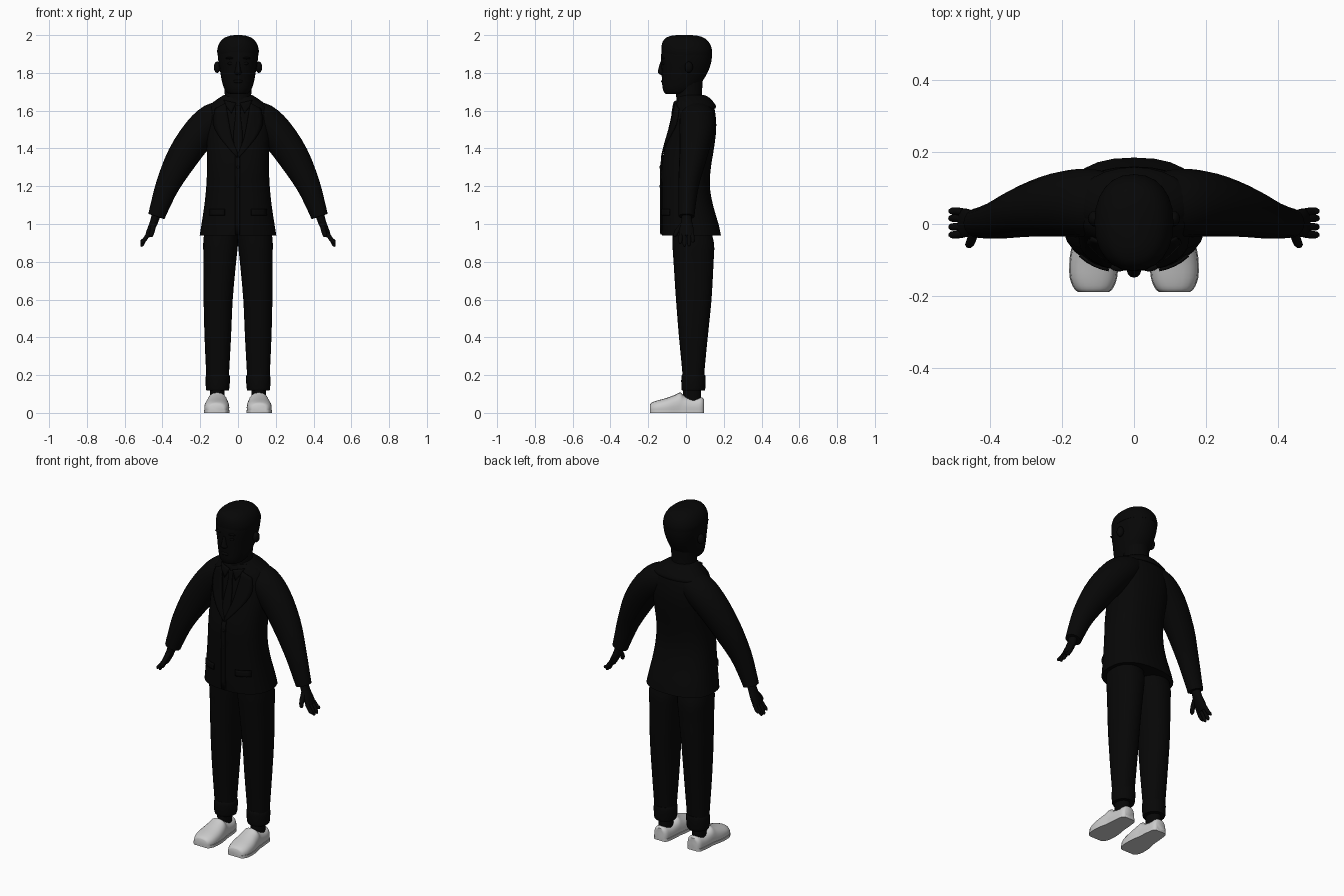
import bpy, math
from mathutils import Vector as V


def material(name, rgb):
    m = bpy.data.materials.new(name)
    m.diffuse_color = (*rgb, 1)
    return m


BLACK = material("black cloth", (0.002, 0.002, 0.002))
GREY = material("light grey leather", (0.6, 0.6, 0.6))


def make(name, verts, faces, mat=BLACK, mirror=False, angle=40, thick=0):
    me = bpy.data.meshes.new(name)
    me.from_pydata([tuple(v) for v in verts], [], faces)
    me.materials.append(mat)
    ob = bpy.data.objects.new(name, me)
    bpy.context.collection.objects.link(ob)
    bpy.ops.object.select_all(action='DESELECT')
    ob.select_set(True)
    bpy.context.view_layer.objects.active = ob
    bpy.ops.object.mode_set(mode='EDIT')
    bpy.ops.mesh.select_all(action='SELECT')
    bpy.ops.mesh.normals_make_consistent(inside=False)
    bpy.ops.object.mode_set(mode='OBJECT')
    bpy.ops.object.shade_smooth_by_angle(angle=math.radians(angle))
    if thick:
        s = ob.modifiers.new("thickness", 'SOLIDIFY')
        s.thickness, s.offset = thick, 0
    if mirror:
        ob.modifiers.new("mirror", 'MIRROR')
    return ob


def smooth_rows(rows, steps):
    """Catmull-Rom interpolation of number rows."""
    out = []
    for i in range(len(rows) - 1):
        p = [rows[max(0, min(len(rows) - 1, i + k))] for k in (-1, 0, 1, 2)]
        for s in range(steps):
            t = s / steps
            out.append([0.5 * (2 * b + (c - a) * t + (2 * a - 5 * b + 4 * c - d) * t * t
                               + (3 * b - a - 3 * c + d) * t ** 3) for a, b, c, d in zip(*p)])
    return out + [list(rows[-1])]


def loft(name, rings, n=20, power=2.0, floor=None, **kw):
    """Skin over rings given as (centre, u half axis, v half axis)."""
    verts, faces = [], []
    for c, u, v in rings:
        for k in range(n):
            a = 2 * math.pi * k / n
            ca, sa = math.cos(a), math.sin(a)
            p = c + u * math.copysign(abs(ca) ** (2 / power), ca) \
                + v * math.copysign(abs(sa) ** (2 / power), sa)
            if floor is not None:
                p.z = max(p.z, floor)
            verts.append(p)
    m = len(rings)
    for i in range(m - 1):
        for k in range(n):
            j = (k + 1) % n
            faces.append((i * n + k, i * n + j, i * n + n + j, i * n + n + k))
    faces += [tuple(range(n))[::-1], tuple(range((m - 1) * n, m * n))]
    return make(name, verts, faces, **kw)


def column(name, rows, steps=3, **kw):
    """Upright loft, rows of (z, x centre, x half, y front, y back)."""
    rings = [(V((cx, (f + b) / 2, z)), V((hx, 0, 0)), V((0, (b - f) / 2, 0)))
             for z, cx, hx, f, b in smooth_rows(rows, steps)]
    return loft(name, rings, **kw)


def limb(name, rows, steps=3, **kw):
    """Loft along a path, rows of (x, y, z, half in plane, half across)."""
    rows = smooth_rows(rows, steps)
    rings = []
    for i, (x, y, z, a, b) in enumerate(rows):
        t = V(rows[min(i + 1, len(rows) - 1)][:3]) - V(rows[max(i - 1, 0)][:3])
        side = V((0, 1, 0)).cross(t).normalized()
        rings.append((V((x, y, z)), side * a, side.cross(t).normalized() * b))
    return loft(name, rings, mirror=True, **kw)


def ball(name, c, r, mirror=False):
    rings = [(V(c) + V((0, 0, r[2] * math.sin(a))), V((r[0] * math.cos(a), 0, 0)),
              V((0, r[1] * math.cos(a), 0)))
             for a in [math.radians(d) for d in range(-85, 86, 17)]]
    return loft(name, rings, n=14, mirror=mirror, angle=60)


# Jacket body with flared hem
TORSO = [(0.94, 0, 0.203, -0.128, 0.185), (1.0, 0, 0.193, -0.13, 0.172),
         (1.1, 0, 0.178, -0.13, 0.143), (1.2, 0, 0.168, -0.13, 0.126),
         (1.3, 0, 0.164, -0.13, 0.132), (1.4, 0, 0.166, -0.113, 0.148),
         (1.5, 0, 0.17, -0.085, 0.16), (1.58, 0, 0.165, -0.067, 0.156),
         (1.63, 0, 0.14, -0.058, 0.142), (1.67, 0, 0.085, -0.045, 0.1)]
column("jacket_body", TORSO, n=28, power=2.4)


def front(x, z):
    """Front surface of the jacket."""
    rows = smooth_rows(TORSO, 3)
    for a, b in zip(rows, rows[1:]):
        if z <= b[0]:
            break
    t = max(0, min(1, (z - a[0]) / (b[0] - a[0])))
    _, _, hx, f, k = [p + (q - p) * t for p, q in zip(a, b)]
    return (f + k) / 2 - (k - f) / 2 * max(0, 1 - abs(x / hx) ** 2.4) ** (1 / 2.4)


def plate(name, left, right, lift=0.006, mirror=False, cols=4):
    """Thin cloth strip between two edges of (x, z), laid on the jacket."""
    verts, faces = [], []
    L, R = smooth_rows(left, 3), smooth_rows(right, 3)
    for (x0, z0), (x1, z1) in zip(L, R):
        for c in range(cols + 1):
            t = c / cols
            x, z = x0 + (x1 - x0) * t, z0 + (z1 - z0) * t
            verts.append((x, front(x, z) - lift, z))
    w = cols + 1
    for i in range(len(L) - 1):
        for c in range(cols):
            faces.append((i * w + c, i * w + c + 1, i * w + w + c + 1, i * w + w + c))
    make(name, verts, faces, mirror=mirror, thick=0.008)


# Lapels, closing edge, pocket flaps, tie and buttons
plate("lapel", [(0.065, 1.64), (0.05, 1.55), (0.03, 1.45), (0.0, 1.37)],
      [(0.12, 1.61), (0.13, 1.53), (0.09, 1.45), (0.004, 1.35)], mirror=True)
plate("front_edge", [(-0.015, 1.36), (-0.015, 1.15), (-0.015, 0.945)],
      [(0.01, 1.36), (0.01, 1.15), (0.01, 0.945)], 0.004)
plate("pocket_flap", [(0.07, 1.08), (0.07, 1.045)], [(0.15, 1.08), (0.15, 1.045)], 0.004, True)
plate("tie", [(-0.018, 1.63), (-0.012, 1.59), (-0.025, 1.45), (-0.004, 1.37)],
      [(0.018, 1.63), (0.012, 1.59), (0.025, 1.45), (0.004, 1.37)], 0.005)
plate("shirt_collar", [(0.01, 1.64), (0.035, 1.585)], [(0.075, 1.655), (0.06, 1.62)], 0.008, True)
for z in (1.3, 1.2):
    ball("button", (0.0, front(0, z) - 0.006, z), (0.008, 0.005, 0.008))

# Jacket collar folded round the neck
column("jacket_collar", [(1.612, 0, 0.158, -0.03, 0.156), (1.625, 0, 0.157, -0.04, 0.158),
                         (1.65, 0, 0.125, -0.045, 0.142), (1.675, 0, 0.088, -0.045, 0.115),
                         (1.682, 0, 0.076, -0.03, 0.095)], n=24)

# Sleeves
limb("sleeve", [(0.06, 0.06, 1.595, 0.06, 0.08), (0.125, 0.06, 1.555, 0.088, 0.094),
                (0.205, 0.055, 1.48, 0.09, 0.09), (0.295, 0.037, 1.352, 0.083, 0.073),
                (0.37, 0.014, 1.21, 0.064, 0.055), (0.415, 0.005, 1.09, 0.05, 0.045),
                (0.432, 0.003, 1.04, 0.045, 0.042)])

# Hands
limb("palm", [(0.43, 0.003, 1.06, 0.024, 0.026), (0.445, 0.003, 1.01, 0.021, 0.03),
              (0.465, 0.003, 0.965, 0.018, 0.04), (0.48, 0.003, 0.935, 0.013, 0.04)], n=14)
for i, (y, tip) in enumerate([(-0.03, 0.895), (-0.008, 0.88), (0.016, 0.882), (0.036, 0.902)]):
    limb("finger", [(0.475, y * 0.9, 0.945, 0.011, 0.011), (0.496, y, 0.915, 0.011, 0.011),
                    (0.509, y, tip + 0.008, 0.009, 0.009), (0.512, y, tip, 0.003, 0.003)], n=10)
limb("thumb", [(0.445, -0.015, 1.0, 0.014, 0.014), (0.453, -0.045, 0.965, 0.013, 0.013),
               (0.46, -0.058, 0.94, 0.011, 0.01), (0.463, -0.06, 0.932, 0.004, 0.004)], n=10)

# Trousers, cuffs and ankles
column("trouser_leg", [(0.13, 0.108, 0.056, -0.016, 0.095), (0.2, 0.108, 0.06, -0.018, 0.096),
                       (0.4, 0.107, 0.07, -0.037, 0.115), (0.6, 0.105, 0.077, -0.053, 0.135),
                       (0.8, 0.096, 0.086, -0.066, 0.146), (0.9, 0.092, 0.092, -0.072, 0.148),
                       (1.0, 0.088, 0.085, -0.072, 0.12)], mirror=True, power=2.3)
column("trouser_cuff", [(0.118, 0.108, 0.058, -0.02, 0.098), (0.13, 0.108, 0.062, -0.024, 0.102),
                        (0.185, 0.107, 0.065, -0.025, 0.104), (0.203, 0.107, 0.06, -0.02, 0.1)],
       mirror=True)
column("ankle", [(0.05, 0.11, 0.035, -0.015, 0.078), (0.14, 0.11, 0.04, -0.015, 0.08)],
       mirror=True)

# Slip-on shoes: upper with tongue, and flat sole, rows of (y, x centre, half width, height)
SHOE = [(-0.19, 0.113, 0.04, 0.045), (-0.18, 0.113, 0.052, 0.055), (-0.15, 0.113, 0.064, 0.066),
        (-0.1, 0.112, 0.066, 0.08), (-0.055, 0.11, 0.06, 0.097), (-0.03, 0.11, 0.055, 0.108),
        (-0.008, 0.11, 0.053, 0.09), (0.04, 0.11, 0.049, 0.078), (0.08, 0.11, 0.043, 0.082),
        (0.094, 0.11, 0.03, 0.074)]
rows = smooth_rows(SHOE, 3)
loft("shoe", [(V((x, y, h * 0.35)), V((w, 0, 0)), V((0, 0, h * 0.65))) for y, x, w, h in rows],
     floor=0.008, mat=GREY, mirror=True, power=2.4)
n = len(rows)
edge = [(x + w + 0.002, y) for y, x, w, h in rows] + [(x - w - 0.002, y) for y, x, w, h in rows[::-1]]
make("shoe_sole", [(*p, 0) for p in edge] + [(*p, 0.016) for p in edge],
     [tuple(range(2 * n)), tuple(range(2 * n, 4 * n))]
     + [(i, (i + 1) % (2 * n), (i + 1) % (2 * n) + 2 * n, i + 2 * n) for i in range(2 * n)],
     mat=GREY, mirror=True)

# Neck and head
column("neck", [(1.62, 0, 0.078, -0.05, 0.09), (1.68, 0, 0.07, -0.052, 0.085),
                (1.76, 0, 0.074, -0.06, 0.088)])
column("head", [(1.688, 0, 0.035, -0.105, -0.03), (1.695, 0, 0.058, -0.115, 0.02),
                (1.72, 0, 0.074, -0.124, 0.06), (1.76, 0, 0.086, -0.127, 0.09),
                (1.81, 0, 0.095, -0.13, 0.118), (1.86, 0, 0.104, -0.132, 0.134),
                (1.91, 0, 0.107, -0.13, 0.136), (1.95, 0, 0.096, -0.115, 0.12),
                (1.985, 0, 0.06, -0.08, 0.08), (1.993, 0, 0.02, -0.03, 0.03)],
       n=24, power=2.2)
# Short hair with a raised front
column("hair", [(1.895, 0, 0.108, -0.128, 0.138), (1.92, 0, 0.11, -0.131, 0.138),
                (1.955, 0, 0.1, -0.127, 0.126), (1.983, 0, 0.076, -0.11, 0.1),
                (1.997, 0, 0.04, -0.075, 0.06), (2.0, 0, 0.012, -0.04, 0.02)], n=24, power=2.2)

# Facial features and ears
column("nose", [(1.79, 0, 0.01, -0.135, -0.11), (1.8, 0, 0.02, -0.148, -0.11),
                (1.815, 0, 0.015, -0.148, -0.11), (1.86, 0, 0.009, -0.135, -0.11)], n=12)
ball("lips", (0, -0.122, 1.755), (0.026, 0.01, 0.009))
ball("eye", (0.04, -0.118, 1.85), (0.015, 0.009, 0.008), True)
ball("brow", (0.042, -0.12, 1.878), (0.024, 0.012, 0.006), True)
ball("ear", (0.11, 0.015, 1.83), (0.018, 0.022, 0.03), True)
